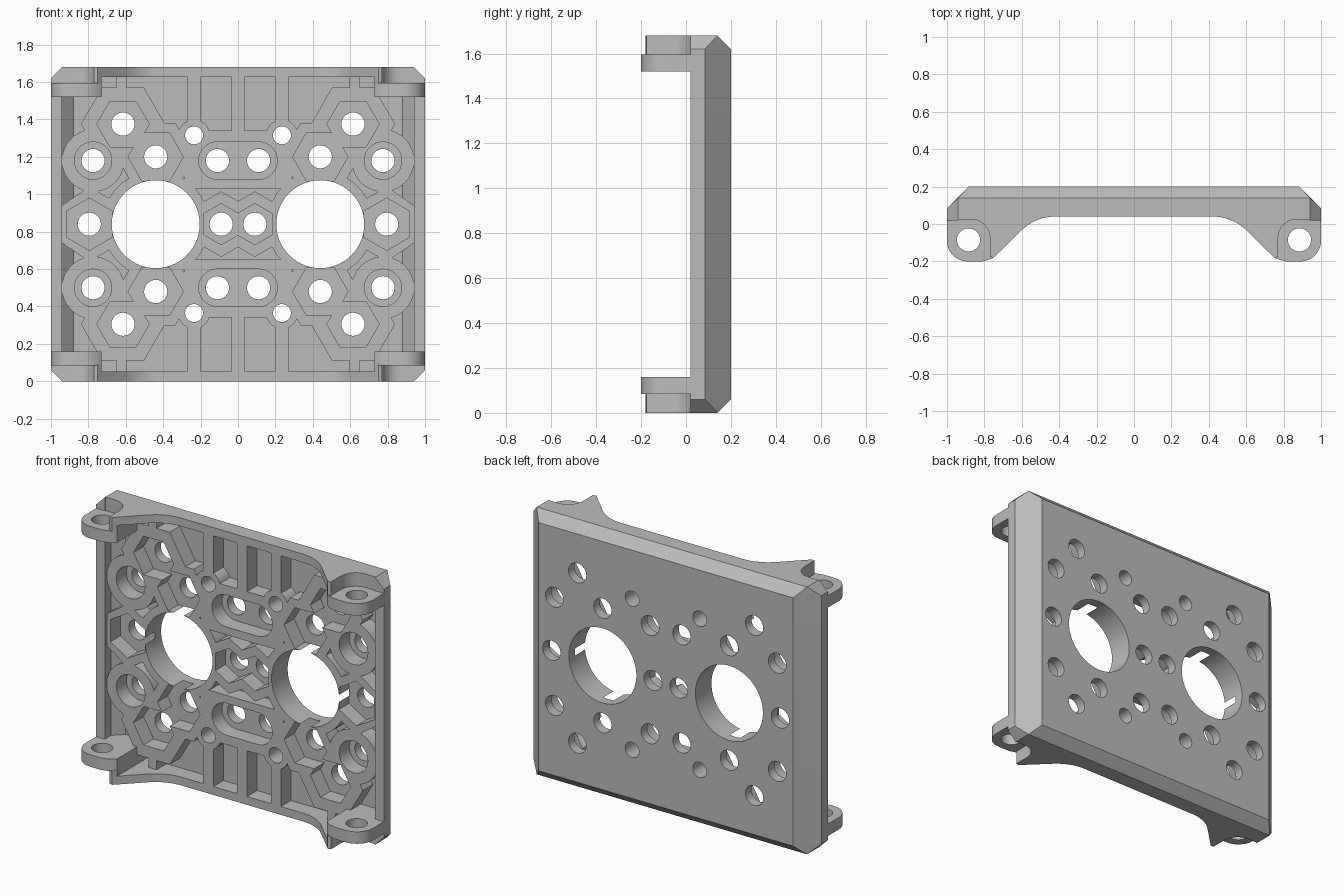
import bpy, bmesh, math
from mathutils import Vector

cube = bpy.data.objects.get("Cube")
if cube:
    bpy.data.objects.remove(cube)

H = 1.68          # plate height
RIB, FLOOR = 0.04, 0.14   # depth of rib tops and pocket floor

grey = bpy.data.materials.new("light_grey")
grey.use_nodes = True
colour = (0.5, 0.5, 0.5, 1)
grey.diffuse_color = colour
grey.node_tree.nodes["Principled BSDF"].inputs["Base Color"].default_value = colour


def finish(name, bm):
    bmesh.ops.recalc_face_normals(bm, faces=bm.faces[:])
    mesh = bpy.data.meshes.new(name)
    bm.to_mesh(mesh)
    bm.free()
    mesh.materials.append(grey)
    ob = bpy.data.objects.new(name, mesh)
    bpy.context.collection.objects.link(ob)
    return ob


def prisms(name, items, axis="y"):
    """Join extruded outlines; each item is (points, start, end)."""
    bm = bmesh.new()
    for pts, a, b in items:
        place = (lambda p, d: (p[0], d, p[1])) if axis == "y" else (lambda p, d: (p[0], p[1], d))
        low = [bm.verts.new(place(p, a)) for p in pts]
        high = [bm.verts.new(place(p, b)) for p in pts]
        bm.faces.new(low)
        bm.faces.new(high)
        for i in range(len(pts)):
            j = (i + 1) % len(pts)
            bm.faces.new((low[i], low[j], high[j], high[i]))
    return finish(name, bm)


def hull(name, points):
    bm = bmesh.new()
    for p in points:
        bm.verts.new(p)
    bmesh.ops.convex_hull(bm, input=bm.verts[:])
    bmesh.ops.dissolve_limit(bm, angle_limit=0.01, verts=bm.verts[:], edges=bm.edges[:])
    return finish(name, bm)


def boolean(ob, other, mode):
    mod = ob.modifiers.new(mode, "BOOLEAN")
    mod.object, mod.operation, mod.solver = other, mode, "EXACT"
    mod.use_self = True
    bpy.context.view_layer.update()
    result = bpy.data.meshes.new_from_object(ob.evaluated_get(bpy.context.evaluated_depsgraph_get()))
    ob.modifiers.clear()
    ob.data = result
    bpy.data.objects.remove(other)


def arc(cx, cz, r, a, b, n):
    return [(cx + r * math.cos(math.radians(a + (b - a) * i / n)),
             cz + r * math.sin(math.radians(a + (b - a) * i / n))) for i in range(n + 1)]


def circle(cx, cz, r, n=28):
    return arc(cx, cz, r, 0, 360, n)[:-1]


def hexagon(cx, cz, r, turn=0):
    return arc(cx, cz, r, turn, turn + 360, 6)[:-1]


def box(x0, x1, z0, z1):
    return [(x0, z0), (x1, z0), (x1, z1), (x0, z1)]


def flip_x(shapes):
    return shapes + [[(-x, z) for x, z in s] for s in shapes]


def flip_z(shapes):
    return shapes + [[(x, H - z) for x, z in s] for s in shapes]


# Hole centres of one quadrant, with the middle row apart
MID = H / 2
big, nut_side, nut_mid = (0.44, MID), (0.795, MID), (0.09, MID)
nut_top, nut_inner, screw = (0.615, 1.375), (0.44, 1.2), (0.775, 1.18)
slot, pin = (0.11, 1.18), (0.235, 1.315)

# Plate with chamfered back
corners = []
for sx in (-1, 1):
    for z in (0.06, H - 0.06):
        corners += [(sx * 0.885, 0.2, z), (sx, 0.085, z), (sx, 0.02, z)]
    for z in (0, H):
        corners += [(sx * 0.94, 0.14, z), (sx * 0.94, 0.02, z)]
plate = hull("ribbed_plate", corners)

# Hollow front
trim = prisms("trim", [(box(-0.94, 0.94, -0.1, H + 0.1), -0.1, RIB)])
boolean(plate, trim, "DIFFERENCE")
cavity = hull("cavity", [(sx * x, y, z) for sx in (-1, 1) for z in (0.05, H - 0.05)
                         for x, y in ((0.94, -0.1), (0.94, 0.08), (0.88, FLOOR))])
boolean(plate, cavity, "DIFFERENCE")

# Raised ribs and bosses
ribs = flip_z(flip_x([
    hexagon(*nut_top, 0.225), hexagon(*nut_inner, 0.21), circle(*screw, 0.167, 40),
    circle(*pin, 0.085), box(0.2, 0.27, 1.3, 1.65), box(0.595, 0.65, 1.5, 1.65)]))
ribs += flip_z([box(-0.29, 0.29, 1.03, 1.34), box(-0.035, 0.035, 1.3, 1.65)])
ribs += flip_x([circle(*big, 0.285, 56), hexagon(*nut_side, 0.2, 30), hexagon(*nut_mid, 0.175, 30)])
ribs = [[(max(-0.942, min(0.942, x)), z) for x, z in s] for s in ribs]
boolean(plate, prisms("ribs", [(s, RIB, 0.1424) for s in ribs]), "UNION")

# Nut pockets, counterbores and through holes
pockets = flip_z(flip_x([hexagon(*nut_top, 0.14), hexagon(*nut_inner, 0.148), circle(*screw, 0.1)]))
pockets += flip_z([arc(*slot, 0.1, -90, 90, 16) + arc(-slot[0], slot[1], 0.1, 90, 270, 16)])
pockets += flip_x([hexagon(*nut_side, 0.14, 30), hexagon(*nut_mid, 0.11, 30)])
boolean(plate, prisms("pockets", [(s, 0, FLOOR) for s in pockets]), "DIFFERENCE")
holes = flip_z(flip_x([circle(*c, 0.062) for c in (nut_top, nut_inner, screw, slot)]
                      + [circle(*pin, 0.048)]))
holes += flip_x([circle(*big, 0.235, 56), circle(*nut_side, 0.062), circle(*nut_mid, 0.062)])
boolean(plate, prisms("holes", [(s, -0.02, 0.3) for s in holes]), "DIFFERENCE")

# End walls with flared fins, and hinge tabs
notch = [(0.75, -0.18), (0.77, -0.175)] + arc(0.87, -0.075, 0.1, 180, 90, 8) + [(0.94, 0.025)]
curve = arc(0.42, -0.22, 0.26, 90, 48, 8)
half = [(0, RIB)] + curve + notch + [(0.94, FLOOR)]
wall = half + [(-x, y) for x, y in reversed(half[1:])]
filler = [(0.73, -0.16)] + notch + [(0.94, FLOOR), (0.73, FLOOR)]
tab = ([(0.73, FLOOR), (0.73, -0.16), (0.76, -0.185), (0.81, -0.2)]
       + arc(0.89, -0.09, 0.11, -90, 0, 10) + [(1, 0.08), (0.93, FLOOR)])

parts = [plate]
for end in ("top", "bottom"):
    def span(a, b):
        return (a, b) if end == "top" else (H - a, H - b)
    parts.append(prisms("end_wall_" + end, [(wall, *span(1.628, H))], "z"))
    for side, sx in (("left", 1), ("right", -1)):
        def mirror(s):
            return [(sx * x, y) for x, y in s]
        parts.append(prisms(f"fin_{end}_{side}", [(mirror(filler), *span(1.59, 1.632))], "z"))
        hinge = prisms(f"hinge_tab_{end}_{side}", [(mirror(tab), *span(1.52, 1.595))], "z")
        bore = prisms("bore", [(mirror(circle(0.885, -0.085, 0.062)), *span(1.4, 1.8))], "z")
        boolean(hinge, bore, "DIFFERENCE")
        parts.append(hinge)

# Smooth round walls, keep edges sharp
bpy.ops.object.select_all(action="DESELECT")
for ob in parts:
    ob.select_set(True)
bpy.context.view_layer.objects.active = plate
bpy.ops.object.shade_smooth_by_angle(angle=math.radians(25))
